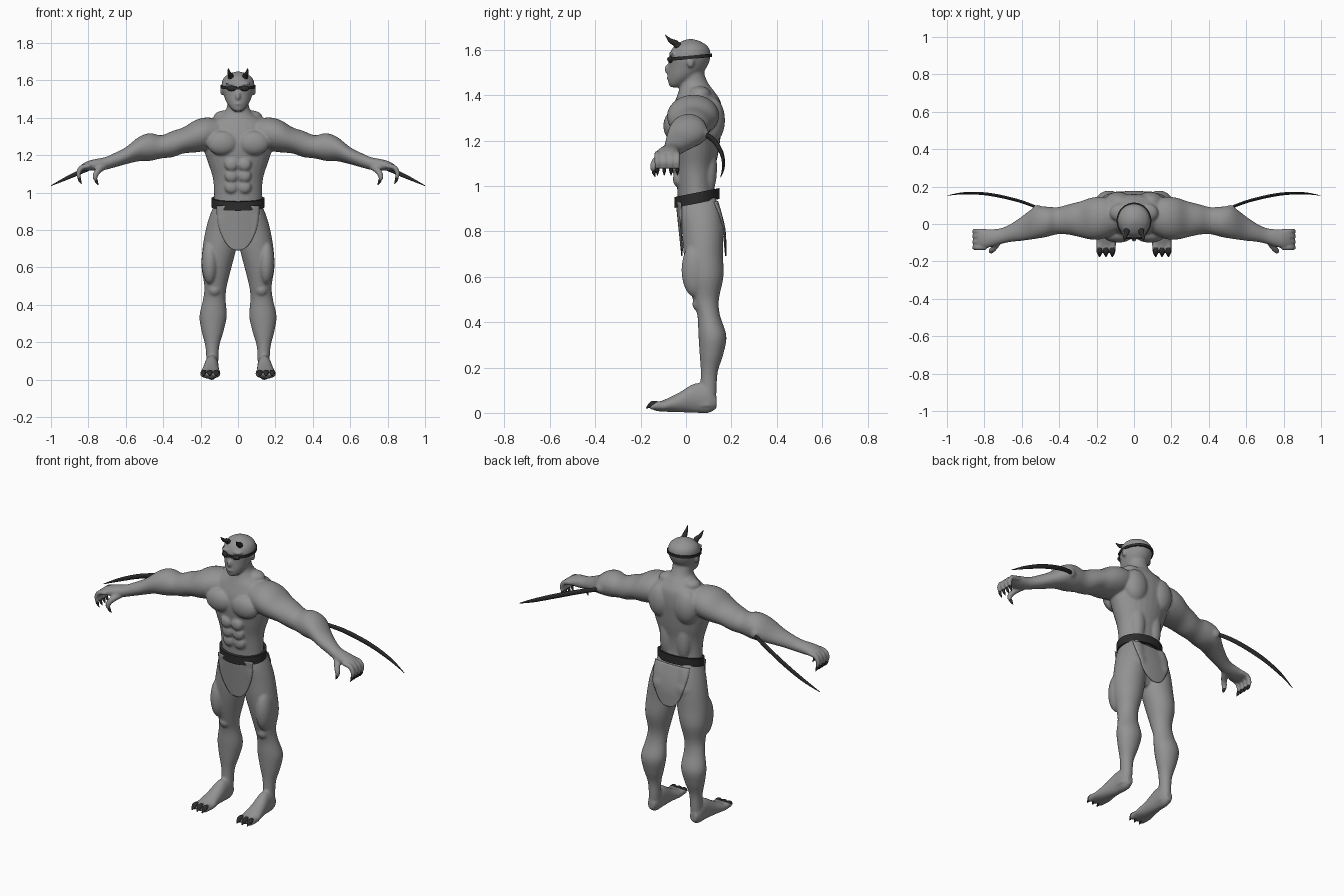
import bpy, bmesh, math
from mathutils import Vector, Matrix

if "Cube" in bpy.data.objects:
    bpy.data.objects.remove(bpy.data.objects["Cube"])


def material(name, value):
    mat = bpy.data.materials.new(name)
    mat.use_nodes = True
    colour = (value, value, value, 1)
    mat.diffuse_color = colour
    mat.node_tree.nodes["Principled BSDF"].inputs["Base Color"].default_value = colour
    return mat


GREY = material("mid_grey", 0.29)
DARK = material("charcoal", 0.025)
BOTH = (1, -1)
X, Y, Z = Vector((1, 0, 0)), Vector((0, 1, 0)), Vector((0, 0, 1))


def smooth_keys(keys, steps=5):
    """Pass a smooth curve through rows of numbers."""
    out = []
    for i in range(len(keys) - 1):
        rows = [keys[max(i - 1, 0)], keys[i], keys[i + 1], keys[min(i + 2, len(keys) - 1)]]
        for s in range(steps):
            t = s / steps
            out.append([b + t / 2 * (c - a + t * (2 * a - 5 * b + 4 * c - d + t * (3 * (b - c) + d - a)))
                        for a, b, c, d in zip(*rows)])
    return out + [list(keys[-1])]


def skin(bm, rings):
    """Bridge rings of points into a closed tube."""
    loops = [[bm.verts.new(p) for p in ring] for ring in rings]
    n = len(loops[0])
    for a, b in zip(loops, loops[1:]):
        for i in range(n):
            j = (i + 1) % n
            bm.faces.new((a[i], a[j], b[j], b[i]))
    bm.faces.new(loops[0])
    bm.faces.new(loops[-1])


def loft(bm, axis, keys, sides=BOTH, n=28):
    """Elliptical slices along an axis: position, then low and high bounds."""
    for side in sides:
        rings = []
        for t, u0, u1, v0, v1 in smooth_keys(keys):
            ring = []
            for k in range(n):
                a = math.tau * k / n
                u = (u0 + u1 + (u1 - u0) * math.cos(a)) / 2
                v = (v0 + v1 + (v1 - v0) * math.sin(a)) / 2
                p = {"x": (t, u, v), "y": (u, t, v), "z": (u, v, t)}[axis]
                ring.append((p[0] * side, p[1], p[2]))
            rings.append(ring)
        skin(bm, rings)


def tube(bm, keys, ref, stretch=1, n=12):
    """Tapered tubes on both sides along x, y, z, radius keys."""
    rows = smooth_keys(keys)
    pts = [Vector(r[:3]) for r in rows]
    for side in BOTH:
        rings = []
        for i, p in enumerate(pts):
            tan = (pts[min(i + 1, len(pts) - 1)] - pts[max(i - 1, 0)]).normalized()
            u = (ref - tan * ref.dot(tan)).normalized()
            v = tan.cross(u)
            r = max(rows[i][3], 0.001)
            ring = []
            for k in range(n):
                a = math.tau * k / n
                q = p + u * (r * stretch * math.cos(a)) + v * (r * math.sin(a))
                ring.append((q.x * side, q.y, q.z))
            rings.append(ring)
        skin(bm, rings)


def blob(bm, centre, size, sides=BOTH):
    for side in sides:
        c = Vector((centre[0] * side, centre[1], centre[2]))
        bmesh.ops.create_uvsphere(bm, u_segments=24, v_segments=14, radius=1,
                                  matrix=Matrix.Translation(c) @ Matrix.Diagonal((*size, 1)))


def finish(name, bm, mat, sharp=40):
    bmesh.ops.recalc_face_normals(bm, faces=bm.faces)
    mesh = bpy.data.meshes.new(name)
    bm.to_mesh(mesh)
    bm.free()
    mesh.materials.append(mat)
    mesh.shade_smooth()
    mesh.set_sharp_from_angle(angle=math.radians(sharp))
    obj = bpy.data.objects.new(name, mesh)
    bpy.context.collection.objects.link(obj)
    return obj


# Body: overlapping forms fused into one skin
body = bmesh.new()
# torso and neck
loft(body, "z", [
    (.70, -.03, .03, .03, .11), (.76, -.10, .10, 0, .14), (.84, -.135, .135, -.02, .15),
    (.93, -.13, .13, -.035, .135), (1.0, -.128, .128, -.04, .125), (1.08, -.135, .135, -.05, .13),
    (1.16, -.16, .16, -.065, .145), (1.24, -.185, .185, -.075, .155), (1.31, -.19, .19, -.07, .16),
    (1.37, -.165, .165, -.05, .153), (1.41, -.10, .10, -.035, .13), (1.45, -.062, .062, -.025, .10),
    (1.5, -.056, .056, -.02, .08), (1.56, -.05, .05, -.02, .08)], sides=(1,))
# head
loft(body, "z", [
    (1.435, -.02, .02, -.07, -.02), (1.45, -.038, .038, -.077, .0), (1.48, -.06, .06, -.08, .05),
    (1.52, -.076, .076, -.078, .09), (1.57, -.088, .088, -.075, .108), (1.61, -.079, .079, -.058, .1),
    (1.635, -.048, .048, -.025, .068), (1.648, -.008, .008, .01, .03)], sides=(1,))
blob(body, (0, -.078, 1.515), (.013, .018, .022), (1,))     # nose
blob(body, (0, -.072, 1.475), (.024, .014, .009), (1,))     # lips
blob(body, (.035, -.058, 1.583), (.032, .018, .01))         # brow
blob(body, (.088, .02, 1.545), (.008, .016, .024))          # ears
# legs
loft(body, "z", [
    (.03, .105, .178, .04, .13), (.10, .105, .17, .06, .135), (.18, .10, .175, .065, .14),
    (.26, .077, .195, .06, .165), (.34, .06, .206, .055, .178), (.43, .066, .187, .05, .15),
    (.5, .06, .18, .03, .145), (.6, .035, .195, .005, .165), (.7, .01, .19, -.01, .163),
    (.8, .0, .173, -.018, .163), (.88, .01, .15, -.025, .152), (.95, .03, .12, -.02, .13)])
# feet
loft(body, "y", [
    (.135, .12, .16, .02, .07), (.10, .105, .175, 0, .12), (.04, .103, .18, 0, .13),
    (-.03, .10, .192, .003, .09), (-.09, .093, .203, .005, .06), (-.135, .1, .2, .008, .045)])
for x in (.116, .15, .184):
    tube(body, [(x, -.09, .03, .018), (x, -.135, .032, .019), (x, -.16, .024, .012)], X)
# arms and palms
loft(body, "x", [
    (.10, -.05, .13, 1.25, 1.395), (.17, -.08, .145, 1.225, 1.402), (.23, -.083, .14, 1.215, 1.387),
    (.29, -.07, .12, 1.21, 1.35), (.35, -.057, .105, 1.19, 1.33), (.41, -.055, .09, 1.183, 1.307),
    (.47, -.07, .093, 1.17, 1.318), (.53, -.08, .09, 1.168, 1.298), (.60, -.09, .04, 1.152, 1.243),
    (.66, -.096, .0, 1.135, 1.212), (.71, -.107, -.022, 1.122, 1.19), (.76, -.122, -.028, 1.117, 1.18),
    (.80, -.13, -.03, 1.118, 1.17), (.835, -.125, -.035, 1.12, 1.152)])
blob(body, (.515, .075, 1.23), (.03, .027, .03))            # elbow point
FINGERS = (-.126, -.096, -.066, -.038)
for y in FINGERS:
    tube(body, [(.79, y, 1.143, .013), (.835, y, 1.135, .014), (.853, y, 1.105, .013),
                (.847, y, 1.075, .010)], Y)
tube(body, [(.72, -.085, 1.14, .02), (.75, -.13, 1.115, .017), (.765, -.145, 1.085, .014),
            (.758, -.142, 1.065, .010)], X)
# muscles
blob(body, (.085, -.055, 1.265), (.083, .045, .065))        # chest
blob(body, (.085, .115, 1.29), (.075, .057, .10))           # shoulder blades
blob(body, (.055, .095, 1.08), (.045, .042, .13))           # lower back
blob(body, (.08, .105, .80), (.072, .064, .075))            # buttocks
blob(body, (.07, .06, 1.405), (.06, .05, .035))             # neck slope
for z in (1.03, 1.09, 1.15):
    blob(body, (.035, -.03 - (z - 1) / 5, z), (.036, .022, .035))
blob(body, (.15, .04, .63), (.045, .06, .12))               # outer thigh
blob(body, (.125, .06, .48), (.035, .032, .035))            # kneecap
body_obj = finish("body", body, GREY)
remesh = body_obj.modifiers.new("fuse", "REMESH")
remesh.mode = "VOXEL"
remesh.voxel_size = 0.006
remesh.use_smooth_shade = True
soften = body_obj.modifiers.new("soften", "SMOOTH")
soften.factor = 0.5
soften.iterations = 7

# Claws on fingers, thumbs and toes
claws = bmesh.new()
for y in FINGERS:
    tube(claws, [(.85, y, 1.08, .008), (.846, y, 1.066, .008), (.836, y, 1.046, .001)], Y)
tube(claws, [(.76, -.143, 1.072, .008), (.756, -.141, 1.058, .008), (.746, -.136, 1.04, .001)], X)
for x in (.116, .15, .184):
    tube(claws, [(x, -.125, .042, .010), (x, -.15, .038, .013), (x, -.176, .02, .002)], X, 1.2)
finish("claws", claws, DARK)

# Horns curling forward
horns = bmesh.new()
tube(horns, [(.036, -.025, 1.605, .017), (.04, -.045, 1.628, .014), (.047, -.068, 1.64, .010),
             (.053, -.092, 1.666, .001)], X)
finish("horns", horns, DARK)

# Elbow blades
blades = bmesh.new()
tube(blades, [(.51, .085, 1.228, .007), (.62, .125, 1.198, .008), (.77, .158, 1.142, .008),
              (.9, .165, 1.085, .006), (1.0, .152, 1.037, .001)], Z, 1.7)
finish("elbow_blades", blades, DARK)


def band(name, z, height, rx, ry, cy, tilt, thick, n=64):
    """Tilted elliptical strap."""
    bm = bmesh.new()
    loops = []
    for grow, level in ((0, -.5), (thick, -.5), (thick, .5), (0, .5)):
        ring = []
        for k in range(n):
            a = math.tau * k / n
            y = (ry + grow) * math.sin(a)
            ring.append(bm.verts.new(((rx + grow) * math.cos(a), cy + y, z + level * height + tilt * y)))
        loops.append(ring)
    for a, b in zip(loops, loops[1:] + loops[:1]):
        for k in range(n):
            j = (k + 1) % n
            bm.faces.new((a[k], a[j], b[j], b[k]))
    return finish(name, bm, DARK)


band("belt", .947, .048, .126, .084, .048, .2, .015)
band("headband", 1.567, .015, .085, .09, .0165, .09, .008)

# Eye mask attached to the headband
mask = bmesh.new()
blob(mask, (.032, -.068, 1.557), (.027, .013, .015))
blob(mask, (0, -.076, 1.56), (.012, .007, .006), (1,))
finish("eye_mask", mask, DARK)


def loincloth(name, depth, rows=24, cols=16):
    """Rounded hanging panel that rests on the body."""
    bm = bmesh.new()
    grid = []
    for r in range(rows + 1):
        t = r / rows * 0.99
        half = .115 * math.sqrt(1 - t * t)
        line = []
        for c in range(cols + 1):
            x = half * (2 * c / cols - 1)
            line.append(bm.verts.new((x, depth(t, x), .93 - .24 * t)))
        grid.append(line)
    for a, b in zip(grid, grid[1:]):
        for c in range(cols):
            bm.faces.new((a[c], a[c + 1], b[c + 1], b[c]))
    obj = finish(name, bm, GREY)
    wrap = obj.modifiers.new("rest_on_body", "SHRINKWRAP")
    wrap.target = body_obj
    wrap.wrap_mode = "OUTSIDE"
    wrap.offset = 0.004
    solid = obj.modifiers.new("thickness", "SOLIDIFY")
    solid.thickness = 0.005
    solid.offset = 0


loincloth("front_loincloth", lambda t, x: -.043 + .025 * t + 1.5 * x * x)
loincloth("back_loincloth", lambda t, x: .138 + .037 * math.sin(min(1, t * 1.4) * math.pi / 2) - x * x)
